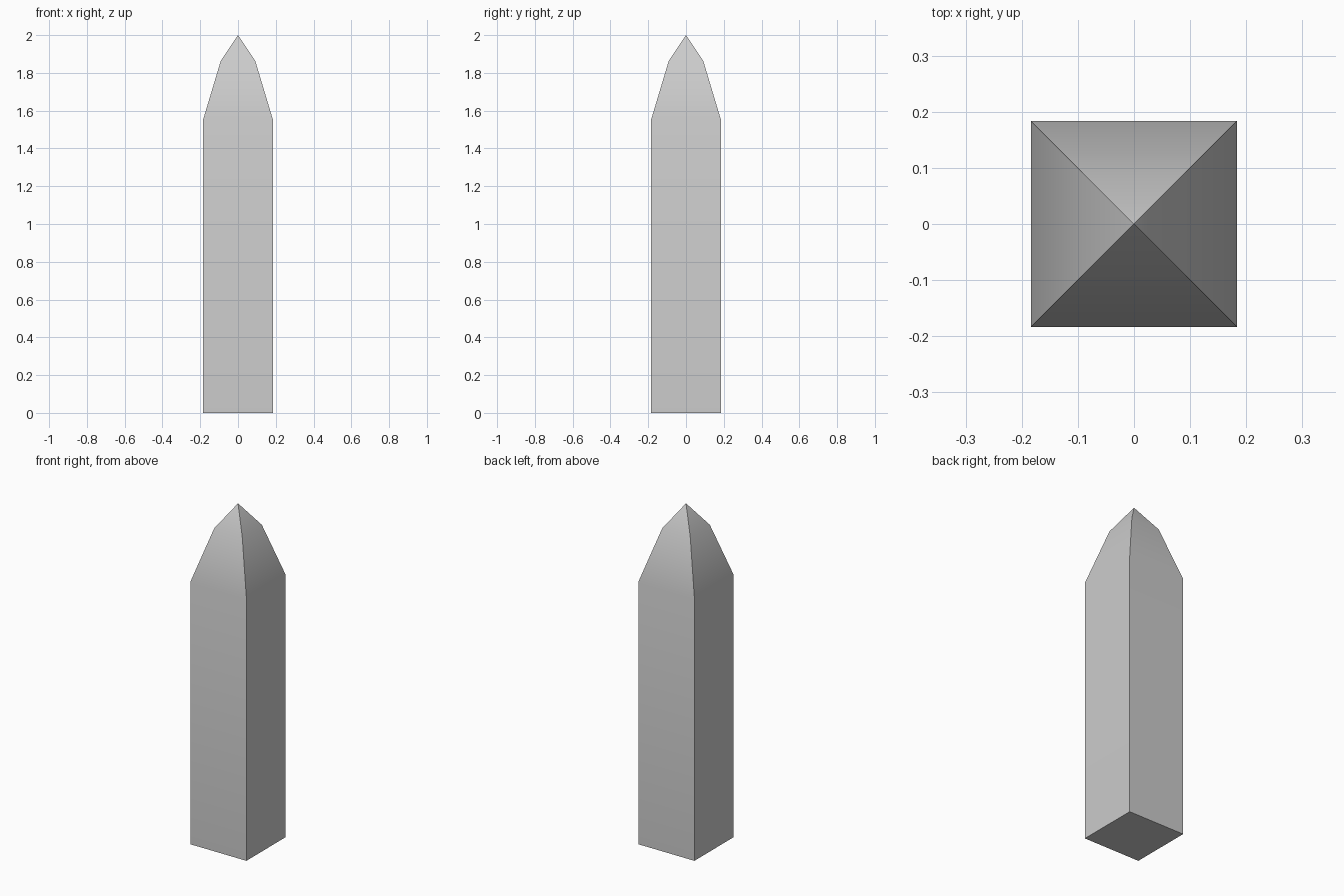
import bpy, bmesh, math

if "Cube" in bpy.data.objects:
    bpy.data.objects.remove(bpy.data.objects["Cube"])

# Square post: (half width, height) of each ring, closed by a point at the top
RINGS = [(0.184, 0.0), (0.184, 1.555), (0.092, 1.862)]
TIP = 2.0
CORNERS = [(-1, -1), (1, -1), (1, 1), (-1, 1)]

bm = bmesh.new()
rings = [[bm.verts.new((sx * r, sy * r, z)) for sx, sy in CORNERS] for r, z in RINGS]

# Base and shaft / lower taper walls
bm.faces.new(rings[0][::-1])
for low, high in zip(rings, rings[1:]):
    for i in range(4):
        j = (i + 1) % 4
        bm.faces.new((low[i], low[j], high[j], high[i]))

# Pointed cap
apex = bm.verts.new((0, 0, TIP))
for i in range(4):
    bm.faces.new((rings[-1][i], rings[-1][(i + 1) % 4], apex))

mesh = bpy.data.meshes.new("pointed_post")
bm.to_mesh(mesh)
bm.free()
post = bpy.data.objects.new("pointed_post", mesh)
bpy.context.collection.objects.link(post)

# Soft bends up each side, crisp corners
bpy.context.view_layer.objects.active = post
post.select_set(True)
bpy.ops.object.shade_smooth_by_angle(angle=math.radians(30))
